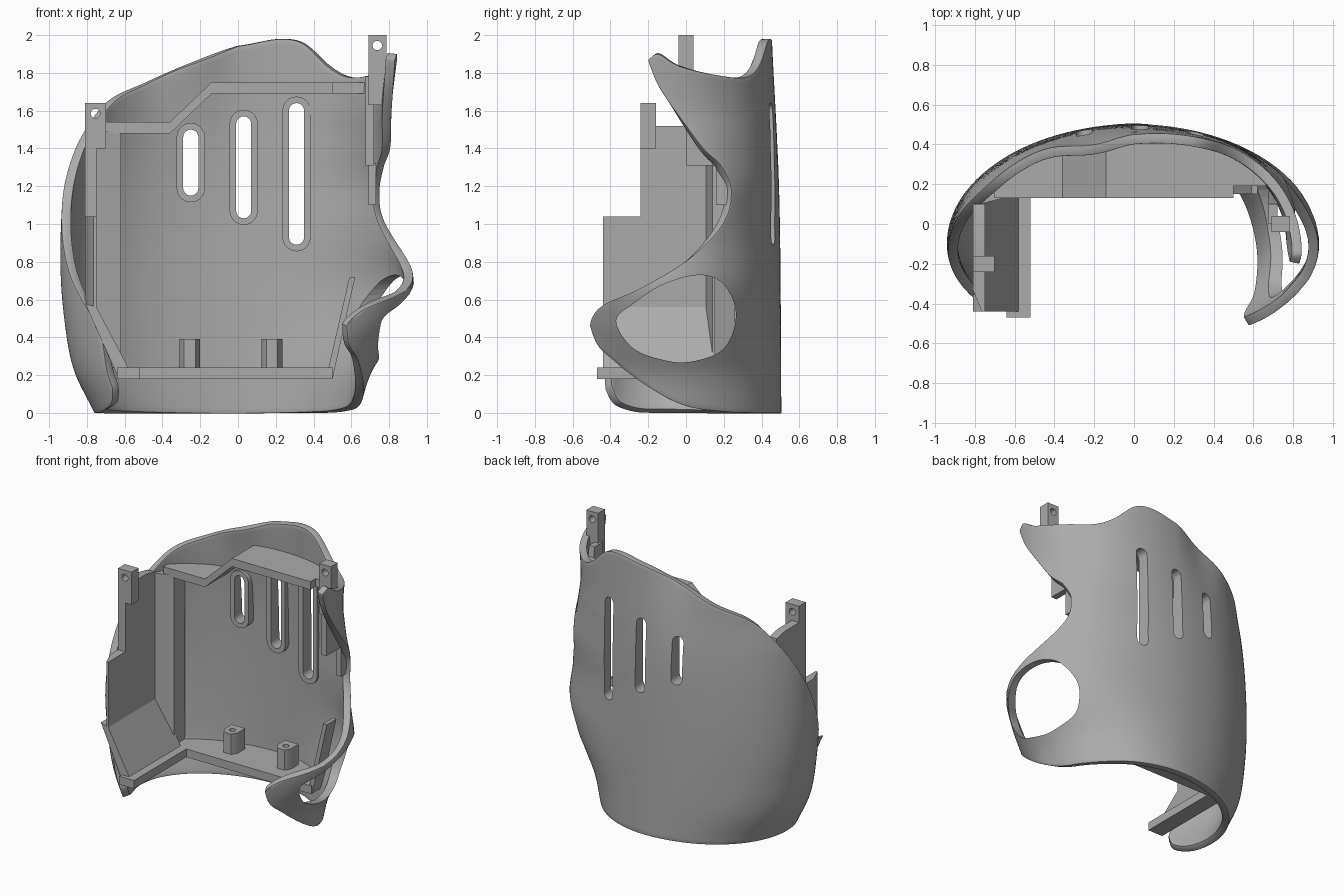
import bpy, bmesh, math
from mathutils import Vector

if "Cube" in bpy.data.objects:
    bpy.data.objects.remove(bpy.data.objects["Cube"])

grey = bpy.data.materials.new("matte_grey")
grey.use_nodes = True
grey.diffuse_color = (0.41, 0.41, 0.41, 1)
grey.node_tree.nodes["Principled BSDF"].inputs["Base Color"].default_value = grey.diffuse_color


def curve(*pts):
    """Smooth interpolating function through (input, output) points."""
    n = len(pts)
    slope = []
    for i in range(n):
        a, b = pts[max(i - 1, 0)], pts[min(i + 1, n - 1)]
        slope.append((b[1] - a[1]) / (b[0] - a[0]))

    def f(v):
        v = min(max(v, pts[0][0]), pts[-1][0])
        i = 0
        while i < n - 2 and v > pts[i + 1][0]:
            i += 1
        (x0, y0), (x1, y1) = pts[i], pts[i + 1]
        h = x1 - x0
        t = (v - x0) / h
        s = t * t * (3 - 2 * t)
        return (y0 + (y1 - y0) * s + h * t * (1 - t) ** 2 * slope[i]
                - h * t * t * (1 - t) * slope[i + 1])
    return f


def make(name, verts, faces):
    mesh = bpy.data.meshes.new(name)
    mesh.from_pydata(verts, [], faces)
    mesh.materials.append(grey)
    obj = bpy.data.objects.new(name, mesh)
    bpy.context.collection.objects.link(obj)
    return obj


def prism(name, outline, axis, lo, hi):
    """Extrude a 2D outline along an axis."""
    n = len(outline)
    verts = []
    for depth in (lo, hi):
        for p in outline:
            q = list(p)
            q.insert("xyz".index(axis), depth)
            verts.append(q)
    faces = [list(range(n)), list(range(n, 2 * n))]
    faces += [(i, (i + 1) % n, n + (i + 1) % n, n + i) for i in range(n)]
    obj = make(name, verts, faces)
    bm = bmesh.new()
    bm.from_mesh(obj.data)
    bmesh.ops.recalc_face_normals(bm, faces=bm.faces)
    bm.to_mesh(obj.data)
    bm.free()
    return obj


def box(name, x, y, z):
    return prism(name, [(x[0], y[0]), (x[1], y[0]), (x[1], y[1]), (x[0], y[1])], "z", *z)


def circle(cx, cz, r, n=20):
    turns = [2 * math.pi * i / n for i in range(n)]
    return [(cx + r * math.cos(a), cz + r * math.sin(a)) for a in turns]


def stadium(cx, lo, hi, r, n=10):
    """Upright slot outline with round ends."""
    pts = []
    for cz, start in ((hi - r, 0), (lo + r, math.pi)):
        for i in range(n + 1):
            a = start + math.pi * i / n
            pts.append((cx + r * math.cos(a), cz + r * math.sin(a)))
    return pts


def finish(obj, cutters=()):
    for c in cutters:
        c.hide_render = True
        m = obj.modifiers.new("cut", "BOOLEAN")
        m.operation, m.solver, m.object = "DIFFERENCE", "EXACT", c
    bpy.ops.object.select_all(action="DESELECT")
    obj.select_set(True)
    bpy.context.view_layer.objects.active = obj
    bpy.ops.object.convert(target="MESH")
    bpy.ops.object.shade_smooth_by_angle(angle=math.radians(35))


# Shell cross-section: half widths, depth and front edges by height
CY = -0.1
wide_left = curve((0, .76), (.23, .87), (.5, .92), (.78, .94), (1.13, .93), (1.4, .9), (1.65, .85), (2, .83))
wide_right = curve((0, .64), (.2, .7), (.35, .79), (.48, .87), (.66, .93), (.9, .9), (1.05, .9),
                   (1.2, .9), (1.4, .845), (1.6, .815), (1.9, .845))
deep = curve((0, .605), (1.1, .595), (2, .56))
edge_left = curve((0, -.42), (.2, -.43), (.45, -.42), (.78, -.25), (1.13, -.08), (1.4, .07))
edge_right = curve((.44, -.51), (.5, -.5), (.57, -.44), (.65, -.26), (.81, .01), (1, .195), (1.18, .24),
                   (1.31, .185), (1.39, .1), (1.5, .015), (1.72, -.14), (1.86, -.2))
# Upper and lower rims along the wrap, from right front to left front
rim_top = curve((0, 1.4), (.1, 1.63), (.22, 1.75), (.35, 1.885), (.42, 1.945), (.48, 1.98), (.53, 1.96),
                (.59, 1.85), (.67, 1.78), (.76, 1.78), (.9, 1.83), (.97, 1.9), (1, 1.87))
rim_low = curve((0, .13), (.013, .06), (.042, .02), (.088, 0), (.65, 0), (.72, .01), (.78, .035), (.84, .11),
                (.9, .21), (.94, .285), (.97, .34), (.985, .385), (1, .46))


def fullness(x, z):
    """Exponent that squares off the upper part on one side."""
    return 1 - .2 * min(max((z - 1) / .5, 0), 1) if x > 0 else 1


def surface(p, z):
    c = math.cos(p)
    a = wide_right(z) if c > 0 else wide_left(z)
    b = deep(z) if math.sin(p) > 0 else .55
    w = min(max((z - 1.2) / .7, 0), 1)
    dent = 1 - .1 * w * w * math.exp(-((p - 1.85) / .22) ** 2)
    x = math.copysign(a * abs(c) ** fullness(c, z), c)
    return Vector((x, CY + b * math.sin(p) * dent, z))


def angle(y, z):
    return math.asin((y - CY) / (deep(z) if y > CY else .55))


def back_y(x, z):
    a = wide_right(z) if x > 0 else wide_left(z)
    c = min(1, abs(x) / a) ** (1 / fullness(x, z))
    return surface(math.acos(math.copysign(c, x)), z).y


U, T = 120, 64
verts, faces = [], []
for i in range(U + 1):
    u = i / U
    for j in range(T + 1):
        z = rim_low(u) + (rim_top(u) - rim_low(u)) * j / T
        start, end = math.pi - angle(edge_left(z), z), angle(edge_right(z), z)
        verts.append(surface(start + (end - start) * u, z))
for i in range(U):
    for j in range(T):
        k = i * (T + 1) + j
        faces.append((k, k + 1, k + T + 2, k + T + 1))
shell = make("curved_shell", verts, faces)
solid = shell.modifiers.new("thickness", "SOLIDIFY")
solid.thickness, solid.offset = .05, -1
bev = shell.modifiers.new("soft_rim", "BEVEL")
bev.width, bev.segments, bev.angle_limit = .015, 2, math.radians(50)

# Vent slots with raised collars, and the oval side opening
cutters = []
for cx, lo, hi in ((-.25, 1.15, 1.5), (.03, 1.03, 1.57), (.31, .89, 1.64)):
    cut = prism("slot_cutter", stadium(cx, lo, hi, .04), "y", .2, .7)
    y = back_y(cx, (lo + hi) / 2)
    collar = prism("slot_collar", stadium(cx, lo - .035, hi + .035, .075), "y", y - .09, y - .03)
    finish(collar, [cut])
    cutters.append(cut)
oval = [(-.37, .49), (-.29, .35), (-.14, .285), (.02, .27), (.2, .34), (.265, .52), (.2, .68), (.07, .73),
        (-.12, .68), (-.275, .58)]
loop = [curve(*[(i, oval[i % len(oval)][c]) for i in range(-2, len(oval) + 3)]) for c in (0, 1)]
smooth_oval = [(loop[0](i / 5), loop[1](i / 5)) for i in range(5 * len(oval))]
cutters.append(prism("side_opening_cutter", smooth_oval, "x", .45, 1.1))
finish(shell, cutters)


def ledge(name, pts, front, thick=.06, n=8):
    """Shelf of given thickness from a front line back to the shell."""
    verts, faces = [], []
    for (x0, z0), (x1, z1) in zip(pts, pts[1:]):
        for i in range(n + 1):
            x, z = x0 + (x1 - x0) * i / n, z0 + (z1 - z0) * i / n
            y = back_y(x, z) - .02
            verts += [(x, front, z), (x, y, z), (x, y, z + thick), (x, front, z + thick)]
    for k in range(0, len(verts) - 4, 4):
        faces += [(k + c, k + (c + 1) % 4, k + 4 + (c + 1) % 4, k + 4 + c) for c in range(4)]
    end = len(verts) - 4
    faces += [(3, 2, 1, 0), (end, end + 1, end + 2, end + 3)]
    finish(make(name, verts, faces))


ledge("upper_shelf", [(-.7, 1.48), (-.36, 1.48), (-.14, 1.69), (.5, 1.69)], .13)
ledge("upper_shelf_end", [(.5, 1.69), (.68, 1.69)], .19)
ledge("lower_shelf", [(-.63, .18), (.5, .18)], .14)

# Side wall lining with stepped front, slanted foot and corner block
lining = [
    prism("side_wall", [(-.81, .13), (-.81, -.33), (-.765, -.44), (-.75, -.44), (-.75, .13)], "z", .56, 1.04),
    prism("upper_side_wall", [(-.24, 1.03), (-.24, 1.45), (-.16, 1.52), (0, 1.52), (.1, 1.5), (.13, 1.03)],
          "x", -.81, -.75),
    prism("slanted_foot", [(-.81, .58), (-.75, .56), (-.57, .22), (-.63, .18)], "y", -.44, .16),
    box("lower_shelf_arm", (-.64, -.52), (-.47, .16), (.18, .24)),
    prism("corner_block", [(-.77, .1), (-.62, .14), (-.62, .27), (-.7, .21), (-.77, .13)], "z", .24, 1.49),
    prism("left_slanted_foot", [(.47, .2), (.5, .18), (.62, .72), (.59, .72)], "y", .15, .26),
    prism("bracket_plate", [(0, 1.31), (.165, 1.31), (.165, 1.4), (.1, 1.78), (0, 1.78)], "x", .675, .72),
    box("bracket_heel", (.69, .73), (.16, .22), (1.1, 1.32)),
]
for part in lining:
    finish(part)

# Drilled mounting tabs
for name, x, y, z in (("right_tab", (-.81, -.7), (-.24, -.16), (1.4, 1.64)),
                      ("left_tab", (.69, .785), (-.04, .04), (1.63, 2))):
    drill = prism("tab_drill", circle(sum(x) / 2, z[1] - .055, .025), "y", -.5, .3)
    finish(box(name, x, y, z), [drill])
    cutters.append(drill)

# Screw posts standing on the lower shelf
for cx in (-.255, .18):
    drill = prism("post_drill", circle(cx, .3, .022), "z", .3, .5)
    outline = [(cx - .055, .37), (cx - .055, .28), (cx - .03, .24), (cx + .03, .24),
               (cx + .055, .28), (cx + .055, .37)]
    finish(prism("screw_post", outline, "z", .23, .39), [drill])
    cutters.append(drill)

for c in cutters:
    bpy.data.objects.remove(c)
